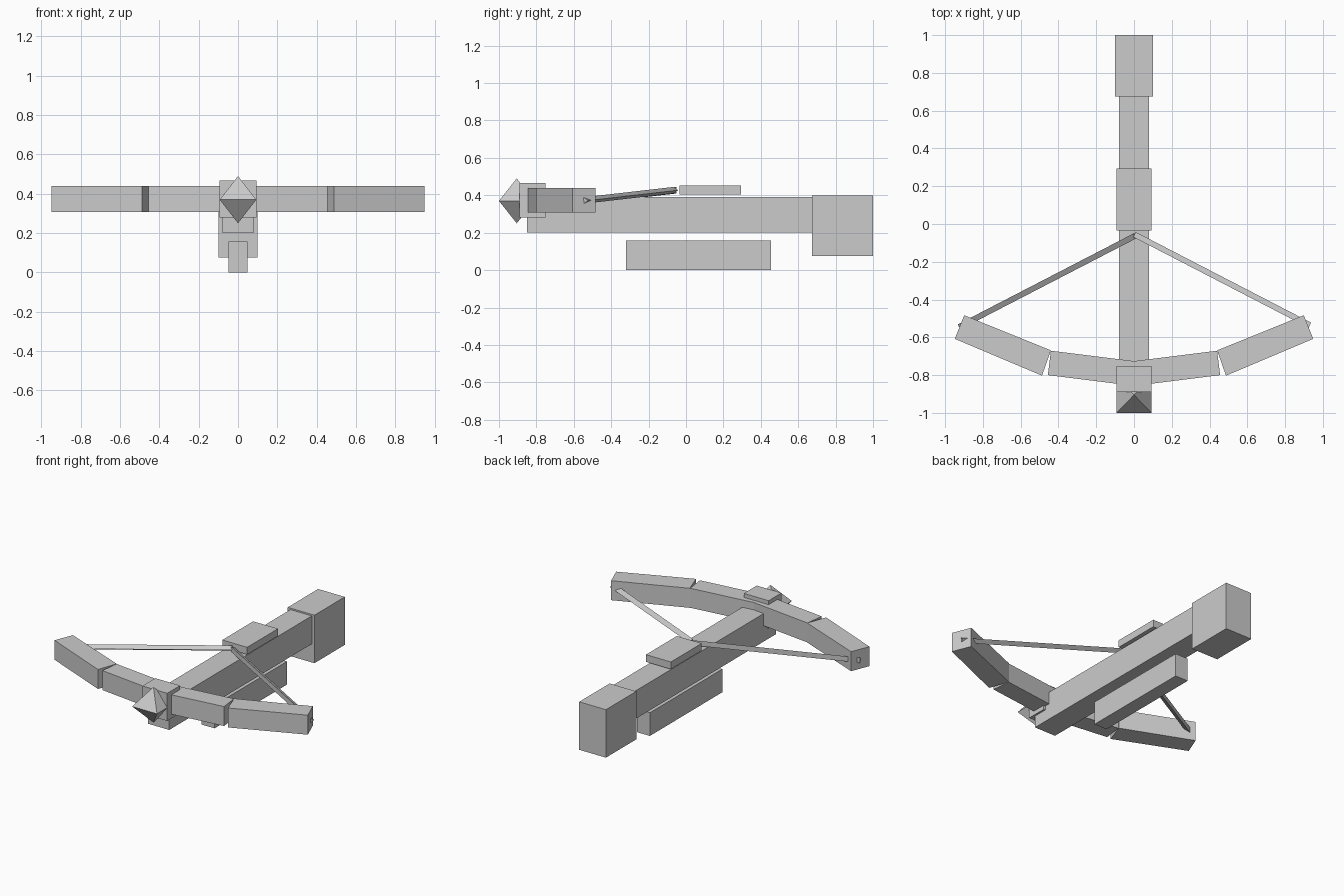
import bpy, bmesh, math
from mathutils import Vector

if "Cube" in bpy.data.objects:
    bpy.data.objects.remove(bpy.data.objects["Cube"])

grey = bpy.data.materials.new("plain grey")
grey.diffuse_color = (0.6, 0.6, 0.6, 1)
grey.use_nodes = True
grey.node_tree.nodes["Principled BSDF"].inputs["Base Color"].default_value = grey.diffuse_color


def finish(name, bm):
    bmesh.ops.recalc_face_normals(bm, faces=bm.faces)
    me = bpy.data.meshes.new(name)
    bm.to_mesh(me)
    bm.free()
    me.materials.append(grey)
    ob = bpy.data.objects.new(name, me)
    bpy.context.collection.objects.link(ob)
    return ob


def loft(name, a, b):
    """Solid between two matching outlines."""
    bm = bmesh.new()
    va = [bm.verts.new(p) for p in a]
    vb = [bm.verts.new(p) for p in b]
    bm.faces.new(va)
    bm.faces.new(vb)
    n = len(va)
    for i in range(n):
        j = (i + 1) % n
        bm.faces.new((va[i], va[j], vb[j], vb[i]))
    return finish(name, bm)


def plate(name, outline, z0, z1):
    """Plan outline raised from z0 to z1."""
    return loft(name, [(x, y, z0) for x, y in outline], [(x, y, z1) for x, y in outline])


def box(name, hx, y0, y1, z0, z1):
    return plate(name, [(-hx, y0), (hx, y0), (hx, y1), (-hx, y1)], z0, z1)


# Stock, butt, lower lever, lock and front block
box("stock", 0.08, -0.85, 0.68, 0.20, 0.39)
box("butt", 0.10, 0.675, 1.0, 0.075, 0.40)
box("trigger_lever", 0.048, -0.32, 0.455, 0.0, 0.157)
box("lock_plate", 0.093, -0.035, 0.295, 0.403, 0.452)
box("bow_mount", 0.093, -0.89, -0.752, 0.28, 0.467)

# Pointed nose: square double pyramid
bm = bmesh.new()
ring = [bm.verts.new((x, y, 0.37)) for x, y in
        ((-0.093, -1.0), (0.093, -1.0), (0.093, -0.81), (-0.093, -0.81))]
for z in (0.49, 0.25):
    tip = bm.verts.new((0, -0.905, z))
    for i in range(4):
        bm.faces.new((ring[i], ring[(i + 1) % 4], tip))
finish("bolt_head", bm)

# Bow limbs: two straight square pieces per side
inner = [(0.0, -0.857), (0.456, -0.80), (0.44, -0.671), (0.0, -0.726)]
outer = [(0.487, -0.803), (0.949, -0.608), (0.899, -0.483), (0.44, -0.669)]
for side, s in (("left", -1), ("right", 1)):
    plate("inner_limb_" + side, [(s * x, y) for x, y in inner], 0.308, 0.44)
    plate("outer_limb_" + side, [(s * x, y) for x, y in outer], 0.308, 0.44)

# Bowstring: three-sided prisms from limb tips to the lock
for side, s in (("left", -1), ("right", 1)):
    a, b = Vector((s * 0.928, -0.54, 0.372)), Vector((0, -0.06, 0.427))
    d = (b - a).normalized()
    across = Vector((0, 0, 1)).cross(d).normalized() * -1
    up = d.cross(across)
    section = [across * 0.02 * math.cos(t) + up * 0.02 * math.sin(t)
               for t in (0, math.tau / 3, 2 * math.tau / 3)]
    # ridge faces outward on the right half and inward on the left half
    loft("string_" + side, [a + p for p in section], [b + p for p in section])
